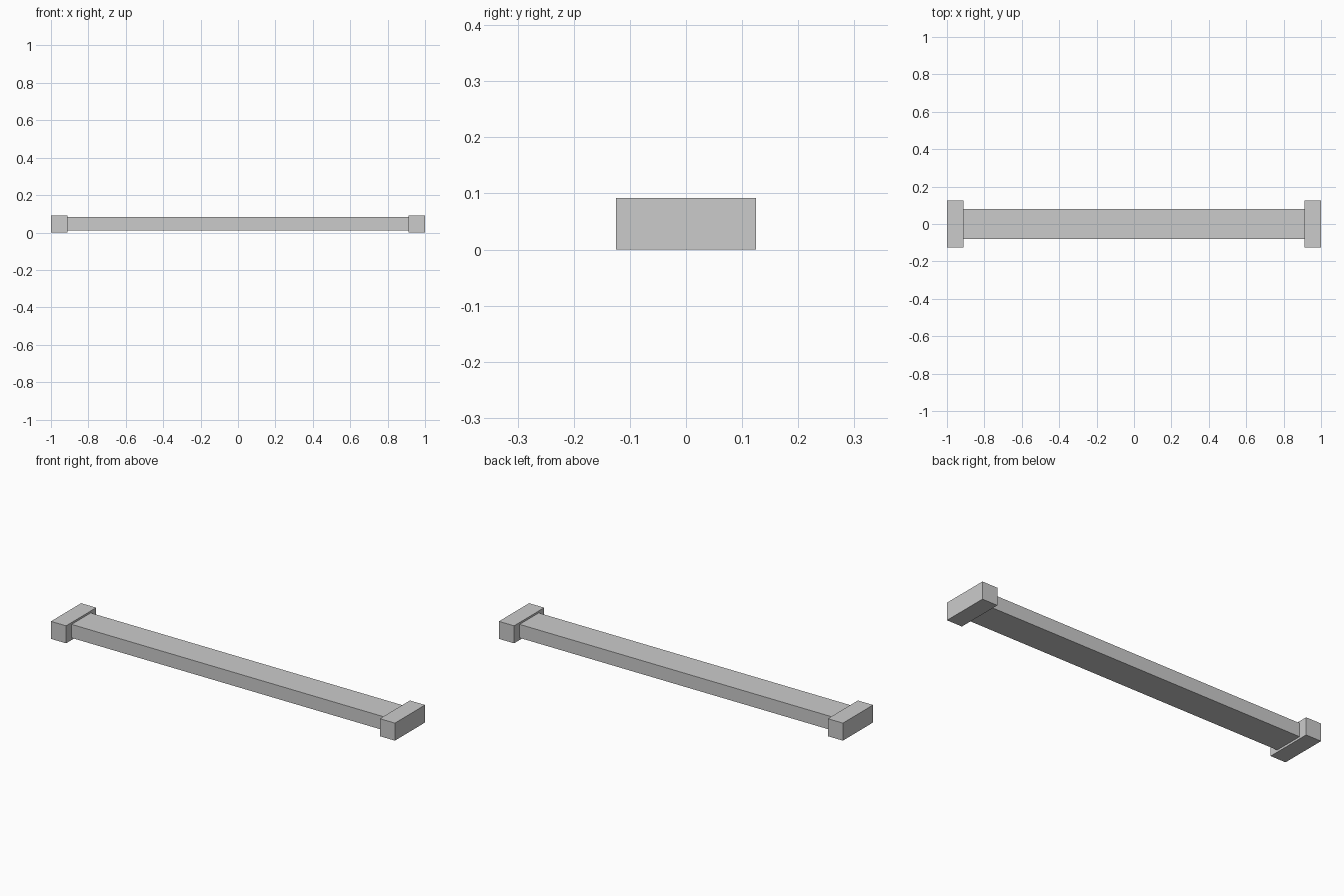
import bpy

if "Cube" in bpy.data.objects:
    bpy.data.objects.remove(bpy.data.objects["Cube"])


def box(name, x, y, z):
    """Axis-aligned box from (min, max) ranges."""
    bpy.ops.mesh.primitive_cube_add(
        size=1, location=[(a + b) / 2 for a, b in (x, y, z)])
    ob = bpy.context.object
    ob.name = name
    ob.scale = [b - a for a, b in (x, y, z)]
    bpy.ops.object.transform_apply(location=False, rotation=False, scale=True)
    return ob


END = 0.912      # inner face of the end blocks
HEIGHT = 0.092

# long flat bar between the ends
box("bar", (-END, END), (-0.079, 0.079), (0.011, 0.082))

# wider block at each end
for side, x in (("left", (-1, -END)), ("right", (END, 1))):
    box(side + "_end_block", x, (-0.125, 0.125), (0, HEIGHT))
